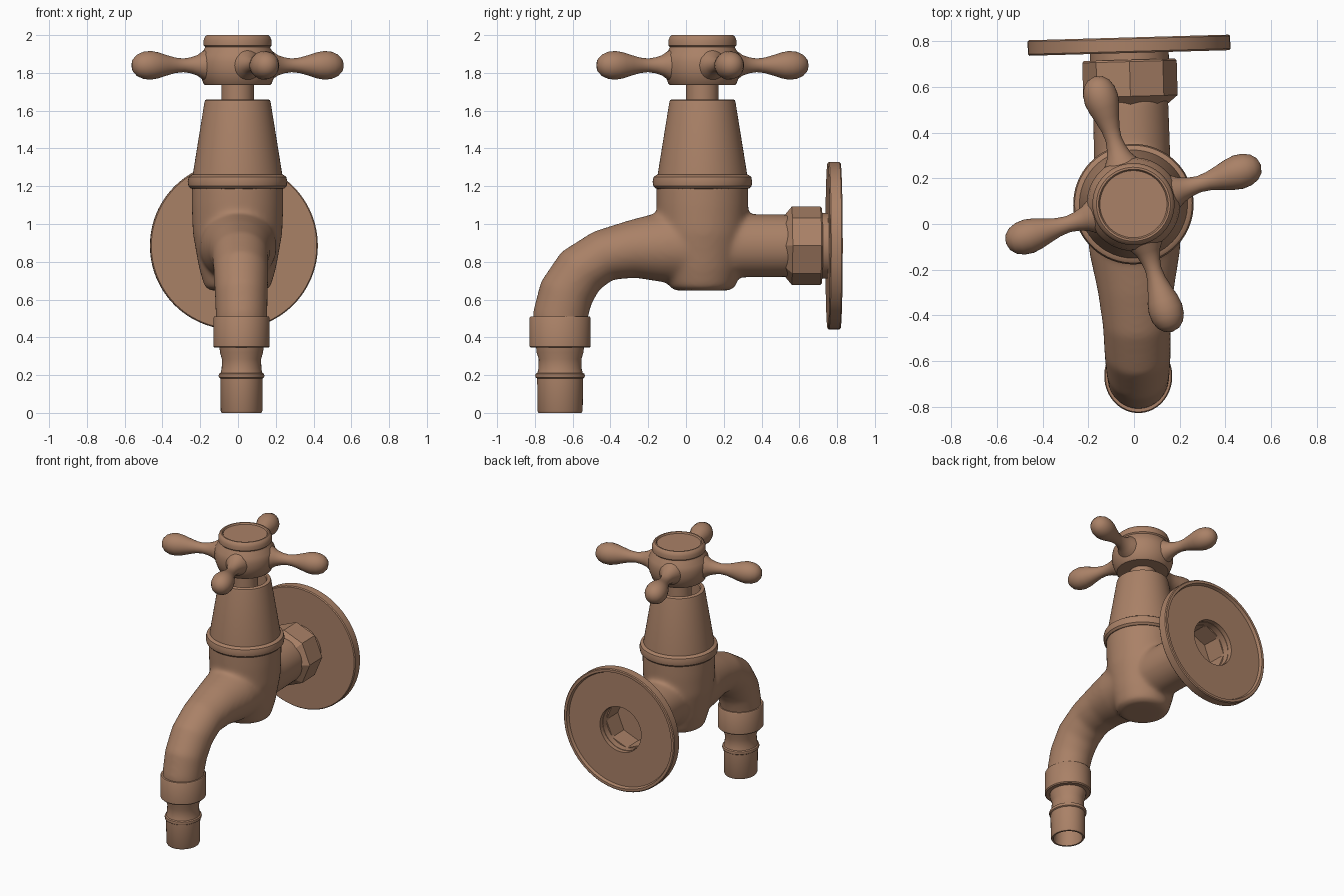
import bpy, bmesh, math
from mathutils import Matrix, Vector

if "Cube" in bpy.data.objects:
    bpy.data.objects.remove(bpy.data.objects["Cube"])

brown = bpy.data.materials.new("warm_brown")
brown.diffuse_color = (0.40, 0.22, 0.135, 1)
brown.use_nodes = True
brown.node_tree.nodes["Principled BSDF"].inputs["Base Color"].default_value = brown.diffuse_color
TURN = Matrix.Rotation(math.radians(1.6), 4, 'Z')   # whole tap is turned slightly
AXIS_Y = 0.087                                      # vertical axis of body and handle
PIPE_Z = 0.885                                      # height of the wall pipe
ALONG_Y = Matrix.Translation((0, 0, PIPE_Z)) @ Matrix.Rotation(-math.pi / 2, 4, 'X')
UPRIGHT = Matrix.Translation((0, AXIS_Y, 0))


def skin(bm, rings, closed=False):
    """Join rings of vertices; a ring of one vertex is a pole."""
    pairs = list(zip(rings, rings[1:]))
    if closed:
        pairs.append((rings[-1], rings[0]))
    for a, b in pairs:
        n = max(len(a), len(b))
        for i in range(n):
            j = (i + 1) % n
            quad = [a[i % len(a)], a[j % len(a)], b[j % len(b)], b[i % len(b)]]
            unique = list(dict.fromkeys(quad))
            if len(unique) > 2:
                bm.faces.new(unique)


def lathe(bm, profile, matrix=Matrix(), segs=64, closed=False):
    """Revolve (radius, height) points around local z."""
    rings = []
    for r, z in profile:
        if r == 0:
            rings.append([bm.verts.new(matrix @ Vector((0, 0, z)))])
        else:
            rings.append([bm.verts.new(matrix @ Vector((
                r * math.cos(2 * math.pi * i / segs),
                r * math.sin(2 * math.pi * i / segs), z))) for i in range(segs)])
    skin(bm, rings, closed)


def finish(name, bm, angle=35):
    bmesh.ops.recalc_face_normals(bm, faces=bm.faces)
    me = bpy.data.meshes.new(name)
    bm.to_mesh(me)
    bm.free()
    me.materials.append(brown)
    me.polygons.foreach_set("use_smooth", [True] * len(me.polygons))
    me.set_sharp_from_angle(angle=math.radians(angle))
    ob = bpy.data.objects.new(name, me)
    ob.matrix_world = TURN
    bpy.context.collection.objects.link(ob)
    return ob


def turned(name, profile, matrix=UPRIGHT, segs=64, closed=False, angle=35):
    bm = bmesh.new()
    lathe(bm, profile, matrix, segs, closed)
    return finish(name, bm, angle)


# Body: cup, wall pipe and spout blended together
bm = bmesh.new()
lathe(bm, [(0, .647), (.14, .647), (.175, .665), (.205, .77), (.237, .95),
           (.243, 1.1), (.243, 1.23), (0, 1.23)], UPRIGHT)
lathe(bm, [(0, .08), (.17, .08), (.168, .35), (.166, .57), (0, .57)], ALONG_Y)
# spout sections: y, z, half width, half height
path = [(-.667, .43, .135, .145), (-.667, .51, .137, .146), (-.635, .635, .141, .147),
        (-.56, .752, .146, .143), (-.44, .832, .150, .138), (-.29, .866, .168, .153),
        (-.12, .878, .200, .188), (.08, .88, .215, .20)]
rings = []
for i, (y, z, w, h) in enumerate(path):
    p, q = path[max(i - 1, 0)], path[min(i + 1, len(path) - 1)]
    t = Vector((0, q[0] - p[0], q[1] - p[1])).normalized()
    up = Vector((0, -t.z, t.y))
    rings.append([bm.verts.new(Vector((0, y, z)) + Vector((w * math.cos(a), 0, 0)) + up * h * math.sin(a))
                  for a in [2 * math.pi * k / 32 for k in range(32)]])
skin(bm, rings)
bm.faces.new(rings[0])
bm.faces.new(rings[-1])
body = finish("body_and_spout", bm)
mod = body.modifiers.new("blend", 'REMESH')
mod.mode = 'VOXEL'
mod.voxel_size = 0.013
mod.use_smooth_shade = True
mod = body.modifiers.new("soften", 'SMOOTH')
mod.factor = 0.5
mod.iterations = 22

# Outlet collar and hollow hose nozzle, slightly narrower across x
outlet = Matrix.Translation((0, -.667, 0)) @ Matrix.Diagonal((.92, 1, 1, 1))
turned("outlet_collar", [(0, .345), (.155, .345), (.162, .352), (.162, .502),
                         (.157, .51), (0, .51)], outlet)
turned("hose_nozzle", [(0, .36), (.128, .36), (.124, .32), (.113, .285), (.114, .235), (.12, .212),
                       (.129, .207), (.132, .197), (.129, .187), (.121, .182), (.12, .012),
                       (.114, 0), (.102, 0), (.1, .01), (.1, .2), (0, .2)], outlet)

# Bonnet: ring and tapered open cone
turned("bonnet_ring", [(.22, 1.185), (.247, 1.187), (.26, 1.2), (.264, 1.225),
                       (.258, 1.25), (.24, 1.262), (.22, 1.262)], closed=True)
turned("bonnet", [(0, 1.21), (.241, 1.21), (.239, 1.25), (.176, 1.64), (.172, 1.655), (.163, 1.66),
                  (.148, 1.66), (.142, 1.652), (.142, 1.48), (0, 1.48)])
turned("stem", [(0, 1.45), (.086, 1.45), (.086, 1.76), (0, 1.76)])

# Handle: hub with cap and four bulb arms
turned("handle_hub", [(0, 1.735), (.172, 1.735), (.18, 1.742), (.198, 1.79), (.205, 1.82),
                      (.205, 1.86), (.198, 1.895), (.177, 1.925), (.172, 1.937), (.18, 1.945),
                      (.18, 1.972), (.172, 1.992), (.162, 2.0), (.153, 2.0), (.147, 1.99),
                      (0, 1.99)])
arm = [(0, .12), (.09, .15), (.075, .19), (.055, .22), (.042, .26), (.036, .30), (.041, .345),
       (.055, .395), (.069, .44), (.076, .48), (.072, .52), (.058, .553), (.034, .576), (0, .585)]
bm = bmesh.new()
for k in range(4):
    lathe(bm, arm, Matrix.Translation((0, AXIS_Y, 1.84))
          @ Matrix.Rotation(math.radians(15.4 + 90 * k), 4, 'Z')
          @ Matrix.Rotation(math.pi / 2, 4, 'Y'), 32)
finish("handle_arms", bm, 60)

# Wall connection: eight-sided hollow nut, neck and dished plate
turned("wall_nut", [(0, .525), (.165, .525), (.207, .56), (.207, .712), (.2, .72),
                    (.165, .72), (.165, .58), (0, .58)], ALONG_Y, 8, angle=20)
turned("neck", [(.173, .70), (.173, .765), (.162, .765), (.162, .70)], ALONG_Y, closed=True)
turned("wall_plate", [(.165, .75), (.438, .75), (.444, .757), (.444, .812), (.438, .818),
                      (.42, .818), (.412, .797), (.165, .797)], ALONG_Y, 96, closed=True)
